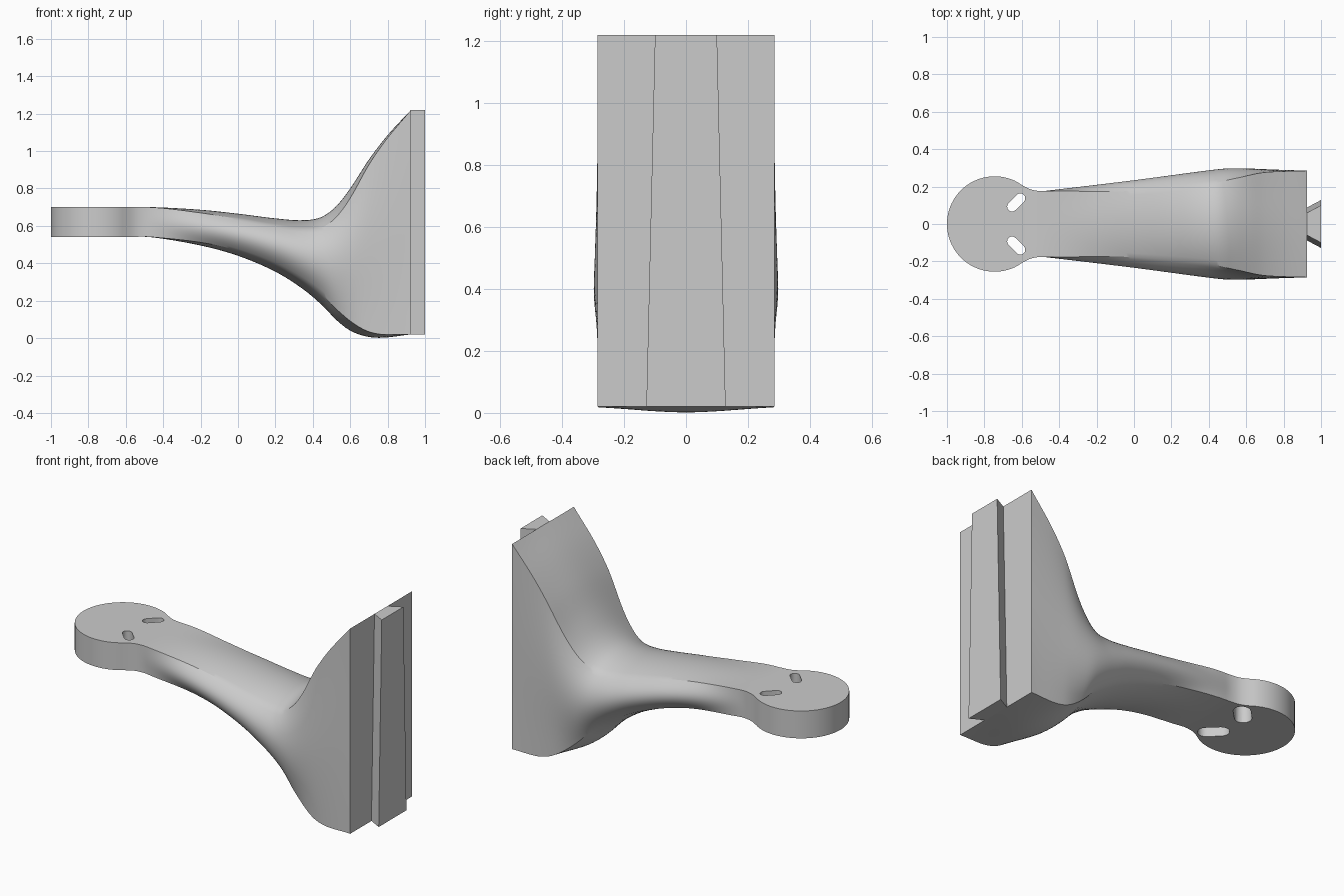
import bpy, bmesh, math
from mathutils import Matrix

if "Cube" in bpy.data.objects:
    bpy.data.objects.remove(bpy.data.objects["Cube"])

grey = bpy.data.materials.new("plain grey")
grey.diffuse_color = (0.6, 0.6, 0.6, 1)
grey.use_nodes = True
grey.node_tree.nodes["Principled BSDF"].inputs["Base Color"].default_value = grey.diffuse_color


def curve(keys, x):
    """Smooth curve through (x, value) keys."""
    if x <= keys[0][0]:
        return keys[0][1]
    if x >= keys[-1][0]:
        return keys[-1][1]

    def slope(i):
        a, b = keys[max(i - 1, 0)], keys[min(i + 1, len(keys) - 1)]
        return (b[1] - a[1]) / (b[0] - a[0])
    for i in range(len(keys) - 1):
        (x0, v0), (x1, v1) = keys[i], keys[i + 1]
        if x <= x1:
            h = x1 - x0
            t = (x - x0) / h
            return ((2*t**3 - 3*t**2 + 1) * v0 + (t**3 - 2*t**2 + t) * h * slope(i)
                    + (3*t**2 - 2*t**3) * v1 + (t**3 - t**2) * h * slope(i + 1))


def make_object(name, bm):
    bmesh.ops.recalc_face_normals(bm, faces=bm.faces)
    mesh = bpy.data.meshes.new(name)
    bm.to_mesh(mesh)
    bm.free()
    mesh.materials.append(grey)
    obj = bpy.data.objects.new(name, mesh)
    bpy.context.collection.objects.link(obj)
    return obj


def loft(name, rings):
    """Closed skin over rings of equal point count, capped at both ends."""
    bm = bmesh.new()
    vs = [[bm.verts.new(p) for p in ring] for ring in rings]
    n = len(vs[0])
    for a, b in zip(vs, vs[1:]):
        for i in range(n):
            j = (i + 1) % n
            bm.faces.new((a[i], a[j], b[j], b[i]))
    bm.faces.new(vs[0])
    bm.faces.new(vs[-1])
    return make_object(name, bm)


# Side profile, plan width and squareness of the arm along x
TOP = [(-0.6, 0.70), (-0.45, 0.70), (-0.2, 0.686), (0, 0.665), (0.2, 0.64), (0.34, 0.63),
       (0.44, 0.645), (0.52, 0.70), (0.6, 0.80), (0.7, 0.955), (0.8, 1.085), (0.925, 1.22)]
BOTTOM = [(-0.6, 0.54), (-0.47, 0.54), (-0.2, 0.495), (0, 0.44), (0.2, 0.355), (0.35, 0.26),
          (0.45, 0.175), (0.53, 0.093), (0.6, 0.04), (0.68, 0.01), (0.77, 0.002), (0.925, 0.02)]
WIDTH = [(-0.62, 0.222), (-0.59, 0.203), (-0.55, 0.184), (-0.5, 0.176), (-0.45, 0.18), (0, 0.234),
         (0.4, 0.287), (0.5, 0.297), (0.6, 0.297), (0.75, 0.291), (0.925, 0.285)]
SQUARE = [(-0.5, 1), (-0.4, 0.85), (-0.2, 0.4), (0, 0.18), (0.4, 0.12), (0.55, 0.4),
          (0.7, 0.8), (0.925, 1)]
PAD_X, PAD_R = -0.745, 0.255


def ring(x):
    top, bot, sq = curve(TOP, x), curve(BOTTOM, x), curve(SQUARE, x)
    half = curve(WIDTH, x)
    if x < -0.62:
        half = max(0.004, math.sqrt(max(0, PAD_R**2 - (x - PAD_X)**2)))
    mid, high = (top + bot) / 2, (top - bot) / 2
    pts = []
    for i in range(64):
        a = math.tau * i / 64
        c, s = math.cos(a), math.sin(a)
        m = max(abs(c), abs(s))
        k = sq / m + 1 - sq          # blend circle to square
        pts.append((x, half * c * k, mid + high * s * k))
    return pts


# Round pad, neck, arm and flared mounting block in one skin
xs = [PAD_X - PAD_R * math.cos(math.radians(5 * i)) for i in range(24)]
xs += [-0.62 + 1.545 * i / 80 for i in range(81)]
arm = loft("bracket_arm", [ring(x) for x in xs])


def slot_cutter(angle, length, width, z0, z1):
    """Rounded slot pointing at the pad centre."""
    place = (Matrix.Translation((PAD_X, 0, 0)) @ Matrix.Rotation(angle, 4, 'Z')
             @ Matrix.Translation((0.163, 0, 0)))
    bm = bmesh.new()
    r, d = width / 2, (length - width) / 2
    outline = []
    for side in (0, 1):
        for i in range(13):
            a = math.pi * (side + i / 12) - math.pi / 2
            outline.append((r * math.cos(a) + (d if side == 0 else -d), r * math.sin(a)))
    face = bm.faces.new([bm.verts.new((x, y, z0)) for x, y in outline])
    top = bmesh.ops.extrude_face_region(bm, geom=[face])["geom"]
    bmesh.ops.translate(bm, verts=[v for v in top if isinstance(v, bmesh.types.BMVert)],
                        vec=(0, 0, z1 - z0))
    bm.transform(place)
    cutter = make_object("slot_cutter", bm)
    cutter.hide_render = True
    return cutter


# Four radial slots, wider on the underside
bpy.context.view_layer.objects.active = arm
for q in range(4):
    angle = math.radians(45 + 90 * q)
    for length, width, z0, z1 in ((0.115, 0.052, 0.60, 0.80), (0.165, 0.09, 0.40, 0.645)):
        cutter = slot_cutter(angle, length, width, z0, z1)
        mod = arm.modifiers.new("slot", 'BOOLEAN')
        mod.operation, mod.solver, mod.object = 'DIFFERENCE', 'EXACT', cutter
        bpy.ops.object.modifier_apply(modifier=mod.name)
        bpy.data.objects.remove(cutter)

arm.select_set(True)
bpy.ops.object.shade_smooth_by_angle(angle=math.radians(25))

# Tapered dovetail rail on the mounting face
loft("dovetail_rail", [[(0.925, -b, z), (1.0, -o, z), (1.0, o, z), (0.925, b, z)]
                       for z, b, o in ((0.02, 0.088, 0.128), (1.22, 0.06, 0.10))])
